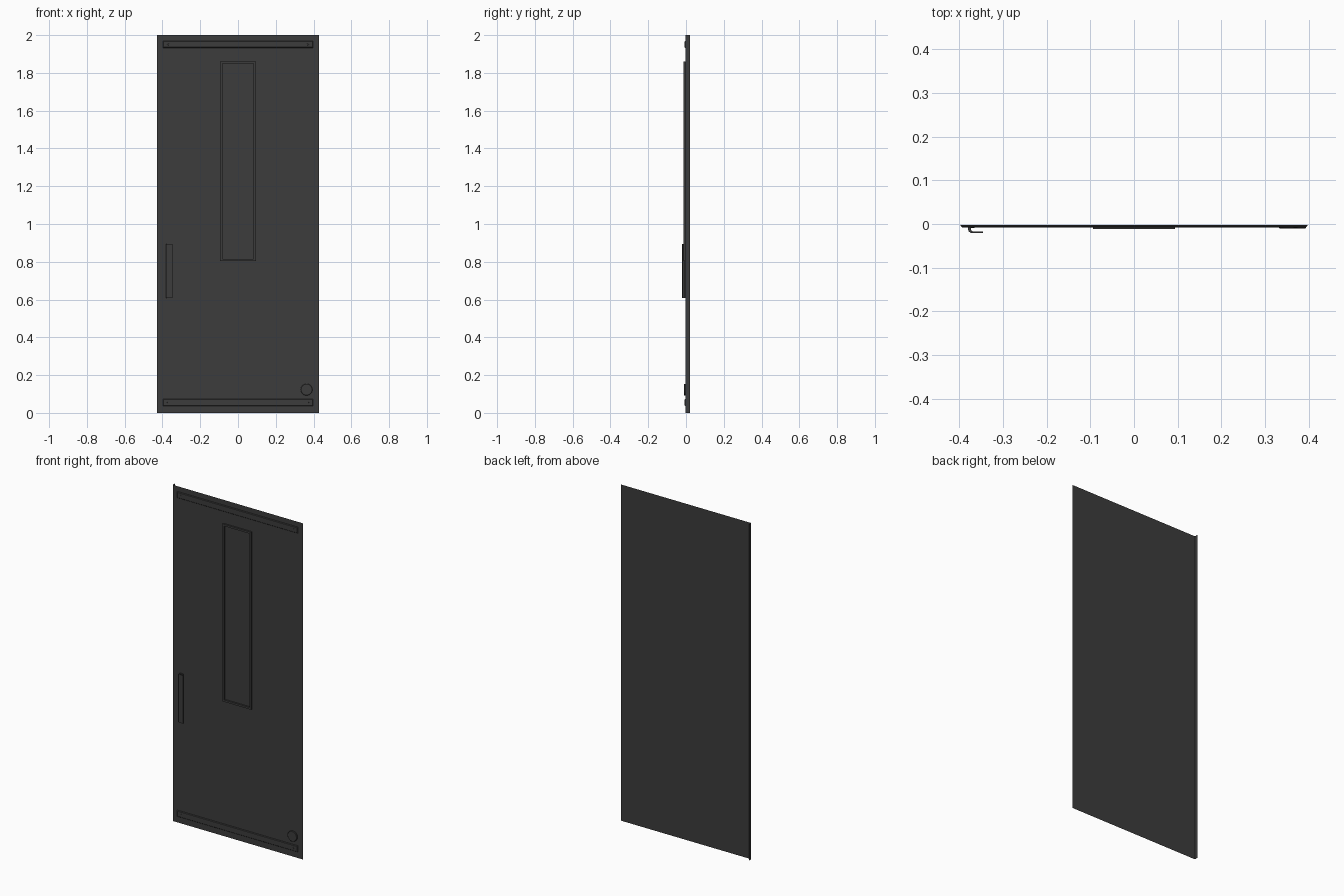
import bpy, bmesh, math
from mathutils import Matrix

if "Cube" in bpy.data.objects:
    bpy.data.objects.remove(bpy.data.objects["Cube"])

W, P = 0.428, -0.002      # half width of the door, y of the sheet

mat = bpy.data.materials.new("dark_grey")
mat.diffuse_color = (0.045, 0.045, 0.045, 1)
mat.use_nodes = True
mat.node_tree.nodes["Principled BSDF"].inputs["Base Color"].default_value = mat.diffuse_color


def make(name, bm, smooth=False):
    bmesh.ops.recalc_face_normals(bm, faces=bm.faces)
    me = bpy.data.meshes.new(name)
    bm.to_mesh(me)
    bm.free()
    ob = bpy.data.objects.new(name, me)
    bpy.context.collection.objects.link(ob)
    me.materials.append(mat)
    if smooth:
        bpy.context.view_layer.objects.active = ob
        ob.select_set(True)
        bpy.ops.object.shade_smooth_by_angle(angle=math.radians(35))
        ob.select_set(False)
    return ob


def rect(bm, x, z, w, h, y):
    return [bm.verts.new((x + sx * w, y, z + sz * h))
            for sx, sz in ((-1, -1), (1, -1), (1, 1), (-1, 1))]


def bridge(bm, a, b):
    n = len(a)
    for i in range(n):
        bm.faces.new((a[i], a[(i + 1) % n], b[(i + 1) % n], b[i]))


def disc(name, x, z, r, y0, y1, sides, taper):
    bm = bmesh.new()
    rings = []
    for rad, y in ((r, y0), (r, y1 + taper), (r - taper, y1)):
        rings.append([bm.verts.new((x + rad * math.cos(2 * math.pi * i / sides), y,
                                    z + rad * math.sin(2 * math.pi * i / sides)))
                      for i in range(sides)])
    bridge(bm, rings[0], rings[1])
    bridge(bm, rings[1], rings[2])
    bm.faces.new(rings[2])
    make(name, bm, True)


# Door sheet, with a folded return along the left edge
bm = bmesh.new()
prof = [(W, P), (-W, P), (-W, 0.021)]
lo, hi = ([bm.verts.new((x, y, z)) for x, y in prof] for z in (0, 2))
for i in range(2):
    bm.faces.new((lo[i], lo[i + 1], hi[i + 1], hi[i]))
make("door_sheet", bm)

# Top and bottom rails with chamfered fronts and fixing screws
for name, z in (("bottom", 0.055), ("top", 1.951)):
    bm = bmesh.new()
    a = rect(bm, 0, z, 0.397, 0.018, P)
    b = rect(bm, 0, z, 0.397, 0.018, -0.005)
    c = rect(bm, 0, z, 0.394, 0.015, -0.008)
    bridge(bm, a, b)
    bridge(bm, b, c)
    bm.faces.new(c)
    make(name + "_rail", bm)
    for s, side in ((-1, "left"), (1, "right")):
        disc(f"{name}_screw_{side}", s * 0.37, z, 0.005, -0.008, -0.009, 12, 0.0005)

# Raised window frame
bm = bmesh.new()
loops = [rect(bm, 0, 1.333, w, h, y) for w, h, y in
         ((0.094, 0.528, P), (0.094, 0.528, -0.012),
          (0.083, 0.517, -0.012), (0.083, 0.517, P))]
for a, b in zip(loops, loops[1:]):
    bridge(bm, a, b)
make("window_frame", bm)

# Hooked pull handle: J profile extruded upwards
inner = [(-0.358, P), (-0.358, -0.007), (-0.373, -0.007), (-0.373, -0.013)]
inner += [(-0.368 - 0.005 * math.cos(t), -0.013 - 0.004 * math.sin(t))
          for t in (math.pi / 6, math.pi / 3, math.pi / 2)]
outer = [(-0.346, -0.017), (-0.346, -0.021)]
outer += [(-0.370 - 0.010 * math.cos(t), -0.013 - 0.008 * math.sin(t))
          for t in (math.pi / 2, math.pi / 3, math.pi / 6, 0)]
prof = inner + outer + [(-0.380, P)]
bm = bmesh.new()
lo, hi = ([bm.verts.new((x, y, z)) for x, y in prof] for z in (0.608, 0.894))
bridge(bm, lo, hi)
bm.faces.new(lo)
bm.faces.new(hi)
make("pull_handle", bm, True)

# Round lock cover in the lower corner
disc("lock_cover", 0.363, 0.123, 0.031, P, -0.0105, 32, 0.002)
